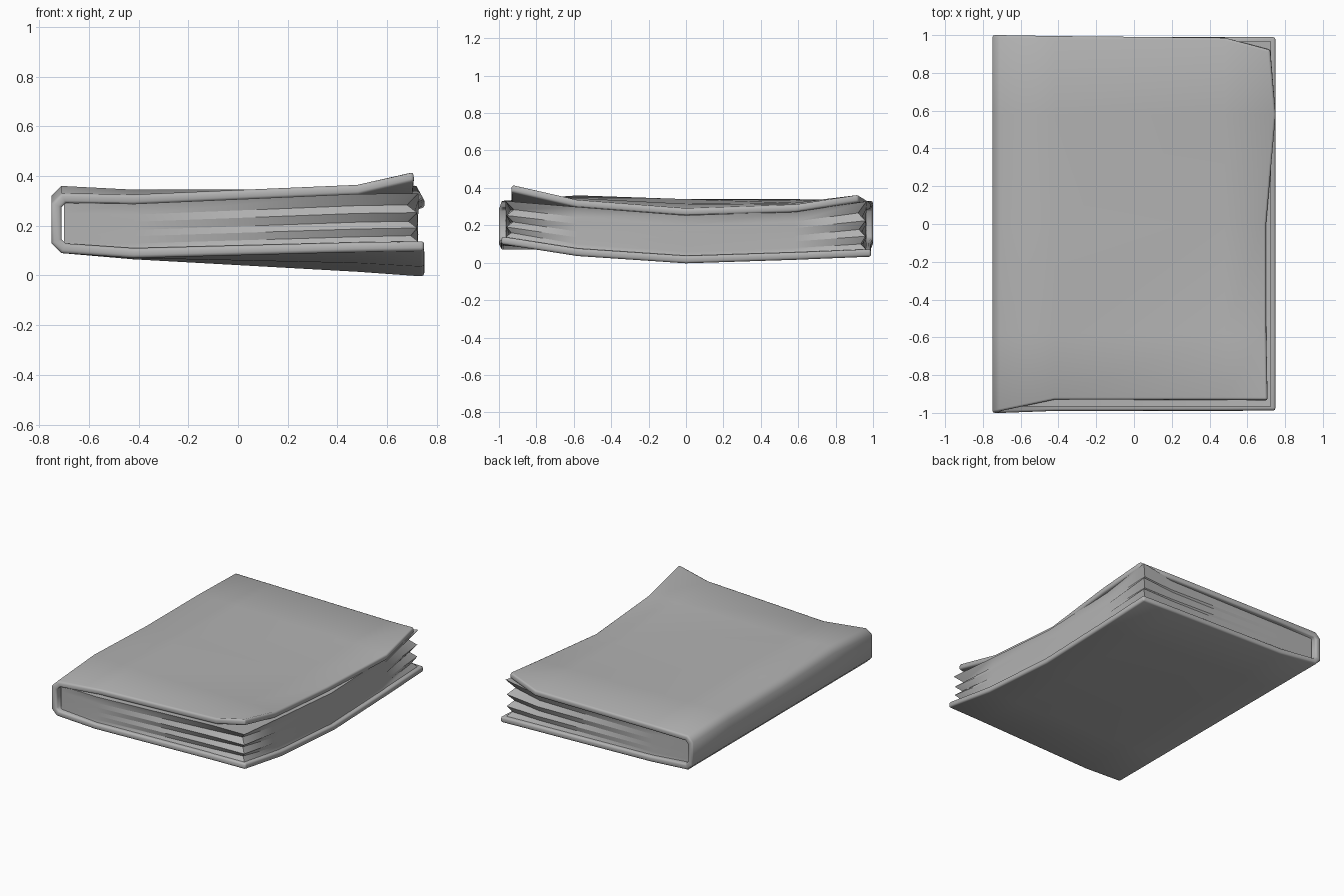
import bpy

if "Cube" in bpy.data.objects:
    bpy.data.objects.remove(bpy.data.objects["Cube"])

# Height maps of the worn covers: rows run along y, columns along x
XS = [-0.71, -0.42, 0.48, 0.748]
YS = [-0.99, -0.58, 0.0, 0.58, 0.99]
TOP = [[.33, .325, .365, .418],
       [.36, .345, .345, .335],
       [.34, .34, .315, .29],
       [.34, .335, .32, .31],
       [.33, .33, .325, .365]]
BOTTOM = [[.09, .07, .095, .10],
          [.09, .07, .05, .035],
          [.09, .065, .015, -.004],
          [.09, .065, .025, .015],
          [.09, .065, .04, .032]]
TOP_EDGE_X = [.705, .70, .70, .75, .72]    # wavy fore-edge of the upper cover
TOP_FRONT_Y = [-.99, -.93, -.93, -.93]     # upper cover is pulled in at the front
TOP_BACK_Y = [1.0, .995, .985, .92]        # worn-off corner at the back
THICK = 0.04

grey = bpy.data.materials.new("worn_grey")
grey.diffuse_color = (.45, .45, .45, 1)
grey.use_nodes = True
grey.node_tree.nodes["Principled BSDF"].inputs["Base Color"].default_value = grey.diffuse_color


def make_object(name, verts, faces, angle):
    mesh = bpy.data.meshes.new(name)
    mesh.from_pydata(verts, [], faces)
    mesh.materials.append(grey)
    mesh.update()
    ob = bpy.data.objects.new(name, mesh)
    bpy.context.collection.objects.link(ob)
    bpy.ops.object.select_all(action='DESELECT')
    ob.select_set(True)
    bpy.context.view_layer.objects.active = ob
    bpy.ops.object.shade_smooth_by_angle(angle=angle)
    return ob


def strip_profile(j):
    """Outer section of the cover at row j, lower fore-edge round to the upper one."""
    y = YS[j]
    end = -1.0 if j == 0 else 1.0 if j == 4 else y
    pts = [(XS[i], y, BOTTOM[j][i]) for i in (3, 2, 1)]
    pts.append((XS[0], end, BOTTOM[j][0]))
    pts.append((-.75, end, BOTTOM[j][0] + .04))
    pts.append((-.75, end, TOP[j][0] - .04))
    for i in range(4):
        x = TOP_EDGE_X[j] if i == 3 else XS[i]
        ty = TOP_FRONT_Y[i] if j == 0 else TOP_BACK_Y[i] if j == 4 else y
        pts.append((x, ty, TOP[j][i]))
    return pts


# Wrap-around cover
rows = [strip_profile(j) for j in range(5)]
n = len(rows[0])
verts = [p for r in rows for p in r]
faces = [(j * n + i, j * n + i + 1, (j + 1) * n + i + 1, (j + 1) * n + i)
         for j in range(4) for i in range(n - 1)]
cover = make_object("cover", verts, faces, 1.1)
solid = cover.modifiers.new("thickness", 'SOLIDIFY')
solid.thickness = THICK
solid.offset = -1
solid.use_even_offset = True
bev = cover.modifiers.new("rounded_rim", 'BEVEL')
bev.width = 0.012
bev.segments = 2
bev.limit_method = 'ANGLE'
bev.angle_limit = 1.1

# Page block: perimeter layers pushed in and out to make fanned sheets
PX = [-.70, -.42, .48, .725]
PY = [-.965, -.58, 0.0, .58, .965]
LAYERS = [(0, .03), (.12, .6), (.28, .1), (.42, .8), (.6, .1), (.76, .9), (1, 0)]
FAN_X = [0, .05, .6, 1]
FAN_Y = [1, .4, .05, .3, 1]


def page_point(i, j, t, inset):
    x, y = PX[i], PY[j]
    fan = 0.05 * FAN_X[i] * FAN_Y[j] * inset
    if i == 3:
        x -= fan
    if j in (0, 4):
        y -= fan if j == 4 else -fan
    low = BOTTOM[j][i] + THICK - .003
    high = min(TOP[j][i] - THICK + .003, .33)
    return (x, y, low + (high - low) * t)


ring = ([(i, 0) for i in range(4)] + [(3, j) for j in range(1, 5)]
        + [(i, 4) for i in (2, 1, 0)] + [(0, j) for j in (3, 2, 1)])
m = len(ring)
verts = [page_point(i, j, t, s) for t, s in LAYERS for i, j in ring]
faces = [(k * m + a, k * m + (a + 1) % m, (k + 1) * m + (a + 1) % m, (k + 1) * m + a)
         for k in range(len(LAYERS) - 1) for a in range(m)]
for k in (0, len(LAYERS) - 1):
    t, s = LAYERS[k]
    index = {p: k * m + a for a, p in enumerate(ring)}
    for j in range(5):
        for i in range(4):
            if (i, j) not in index:
                index[(i, j)] = len(verts)
                verts.append(page_point(i, j, t, s))
    for j in range(4):
        for i in range(3):
            quad = [index[p] for p in ((i, j), (i + 1, j), (i + 1, j + 1), (i, j + 1))]
            faces.append(quad if k else quad[::-1])
make_object("pages", verts, faces, 0.5)
